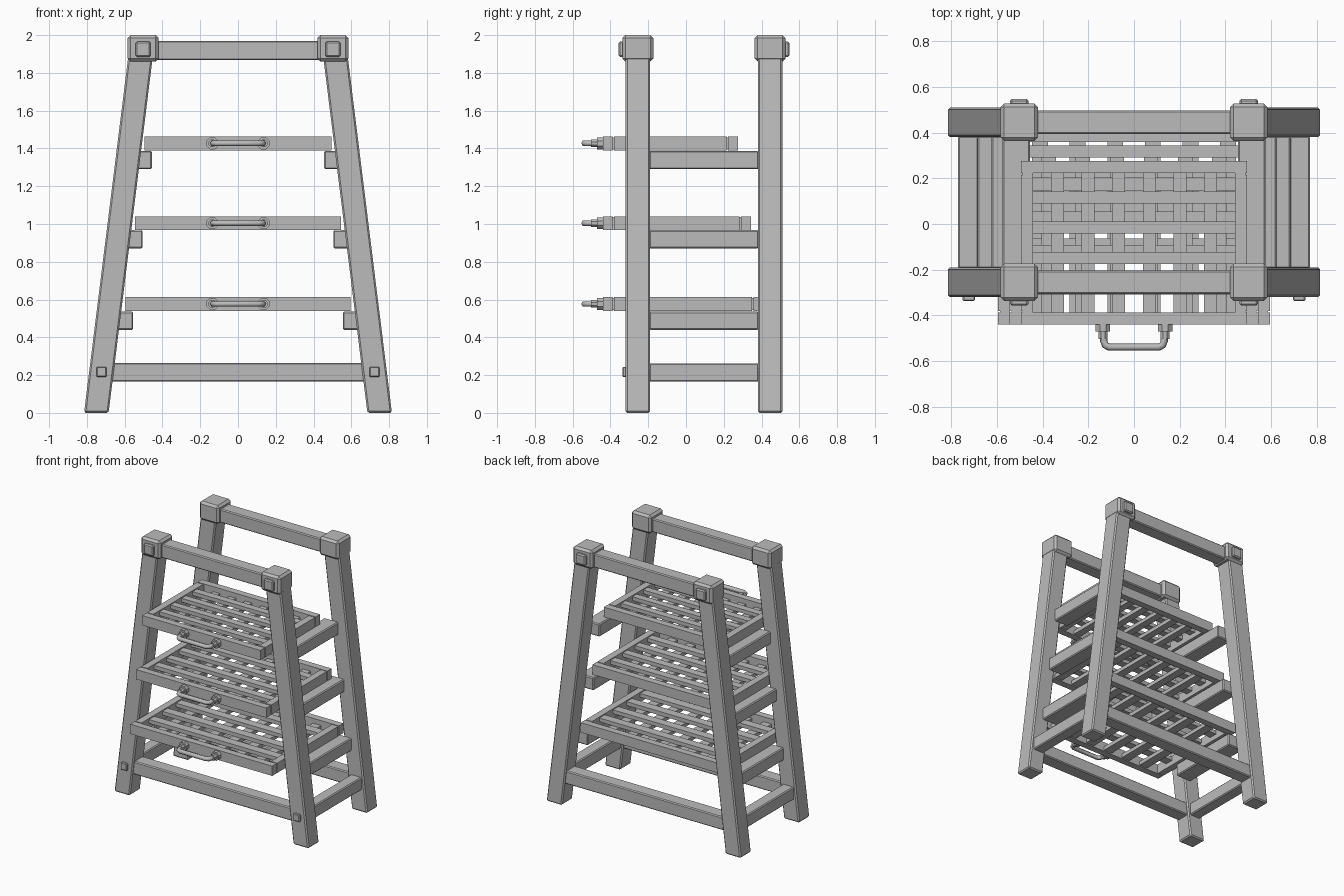
import bpy, bmesh, math
from mathutils import Matrix, Vector

cube = bpy.data.objects.get("Cube")
if cube:
    bpy.data.objects.remove(cube, do_unlink=True)

GREY = (0.5, 0.5, 0.5, 1)
grey = bpy.data.materials.new("plain grey")
grey.diffuse_color = GREY
grey.use_nodes = True
grey.node_tree.nodes["Principled BSDF"].inputs["Base Color"].default_value = GREY


def finish(name, bm):
    mesh = bpy.data.meshes.new(name)
    bm.to_mesh(mesh)
    bm.free()
    mesh.materials.append(grey)
    obj = bpy.data.objects.new(name, mesh)
    bpy.context.collection.objects.link(obj)
    return obj


def add_box(bm, x, y, z, bevel=0.0, lean=0.0):
    """Box from three (low, high) ranges; lean shifts x per unit of height."""
    part = bmesh.new()
    bmesh.ops.create_cube(part, size=1)
    spans = [sorted(r) for r in (x, y, z)]
    for v in part.verts:
        v.co = Vector([r[0] + (c + 0.5) * (r[1] - r[0]) for r, c in zip(spans, v.co)])
    if bevel:
        bmesh.ops.bevel(part, geom=part.edges[:], offset=bevel, segments=1, affect='EDGES')
    for v in part.verts:
        v.co.x += lean * v.co.z
    temp = bpy.data.meshes.new("temp")
    part.to_mesh(temp)
    part.free()
    bm.from_mesh(temp)
    bpy.data.meshes.remove(temp)


def box(name, x, y, z, bevel=0.0, lean=0.0):
    bm = bmesh.new()
    add_box(bm, x, y, z, bevel, lean)
    return finish(name, bm)


def around(c, half):
    return (c - half, c + half)


LEAN = 0.124
FRONT, BACK = -0.255, 0.445

# Two end frames: leaning legs, caps, cap plates, top and bottom rails
for end, yc, out in (("front", FRONT, -1), ("back", BACK, 1)):
    for side, s in (("left", 1), ("right", -1)):
        box(f"{end}_{side}_leg", (s * 0.685, s * 0.815), around(yc, 0.065),
            (0, 1.9), 0.009, -s * LEAN)
        box(f"{end}_{side}_cap", around(s * 0.502, 0.082), around(yc, 0.082),
            (1.86, 2.0), 0.016)
        box(f"{end}_{side}_cap_plate", around(s * 0.502, 0.04),
            (yc + out * 0.07, yc + out * 0.102), around(1.925, 0.04), 0.008)
    box(f"{end}_top_rail", (-0.46, 0.46), around(yc, 0.052), (1.867, 1.97), 0.007)
    box(f"{end}_bottom_rail", (-0.71, 0.71), around(yc, 0.052), (0.165, 0.265), 0.007)

# Side rails between the legs, and the small bolts at the front feet
RAILS = (("bottom", 0.68, 0.77, 0.165), ("lower", 0.555, 0.685, 0.44),
         ("middle", 0.505, 0.625, 0.87), ("upper", 0.455, 0.575, 1.29))
for side, s in (("left", 1), ("right", -1)):
    for level, x0, x1, z in RAILS:
        box(f"{level}_{side}_side_rail", (s * x0, s * x1), (-0.195, 0.385),
            (z, z + 0.097), 0.007)
    box(f"{side}_foot_bolt", around(s * 0.723, 0.027), (-0.337, -0.31),
        around(0.217, 0.027), 0.005)


def shelf(level, half, back, z):
    """Slatted tray with a rim, slats across and thinner bars beneath."""
    front, rim, top = -0.44, 0.052, z + 0.074
    bm = bmesh.new()
    for y in ((front, front + rim), (back - rim, back)):
        add_box(bm, (-half, half), y, (z, top))
    for s in (1, -1):
        inner = s * (half - rim)
        # the rim sides stop short of the ends, leaving a fine groove
        add_box(bm, (inner, s * half), (front + rim + 0.008, back - rim - 0.008), (z, top))
        add_box(bm, (inner, s * (half - 0.008)), (front + rim, back - rim),
                (z + 0.005, top - 0.005))
    finish(f"{level}_shelf_rim", bm)

    slats = bmesh.new()
    depth = back - front - 2 * rim
    for i in range(1, 5):
        pitch = depth / 4.6
        y = (front + back) / 2 + (i - 2.5) * pitch
        add_box(slats, (rim - half, half - rim), around(y, pitch * 0.2),
                (z + 0.037, top - 0.008))
    finish(f"{level}_shelf_slats", slats)

    bars = bmesh.new()
    pitch = 2 * (half - rim) / 6.6
    for i in range(6):
        add_box(bars, around((i - 2.5) * pitch, pitch * 0.21),
                (front + rim, back - rim), (z + 0.008, z + 0.037))
    finish(f"{level}_shelf_bars", bars)

    # Handle: eight-sided flanges and collars with a bent bar
    zc = z + 0.037
    mounts = bmesh.new()
    for s in (1, -1):
        for radius, y, length in ((0.034, -0.453, 0.034), (0.022, -0.485, 0.035)):
            turn = (Matrix.Translation((s * 0.136, y, zc))
                    @ Matrix.Rotation(math.pi / 2, 4, 'X')
                    @ Matrix.Rotation(math.pi / 8, 4, 'Z'))
            bmesh.ops.create_cone(mounts, cap_ends=True, segments=8, radius1=radius,
                                  radius2=radius, depth=length, matrix=turn)
    finish(f"{level}_handle_mounts", mounts)

    curve = bpy.data.curves.new(f"{level}_handle", 'CURVE')
    curve.dimensions = '3D'
    curve.bevel_depth = 0.016
    curve.bevel_resolution = 1
    curve.use_fill_caps = True
    half_path = [(0.132, -0.46), (0.132, -0.513), (0.126, -0.53), (0.108, -0.539)]
    path = [(-x, y) for x, y in half_path] + half_path[::-1]
    spline = curve.splines.new('POLY')
    spline.points.add(len(path) - 1)
    for point, (x, y) in zip(spline.points, path):
        point.co = (x, y, zc, 1)
    curve.materials.append(grey)
    bpy.context.collection.objects.link(bpy.data.objects.new(f"{level}_handle", curve))


shelf("lower", 0.595, 0.41, 0.54)
shelf("middle", 0.545, 0.343, 0.967)
shelf("upper", 0.495, 0.275, 1.39)
